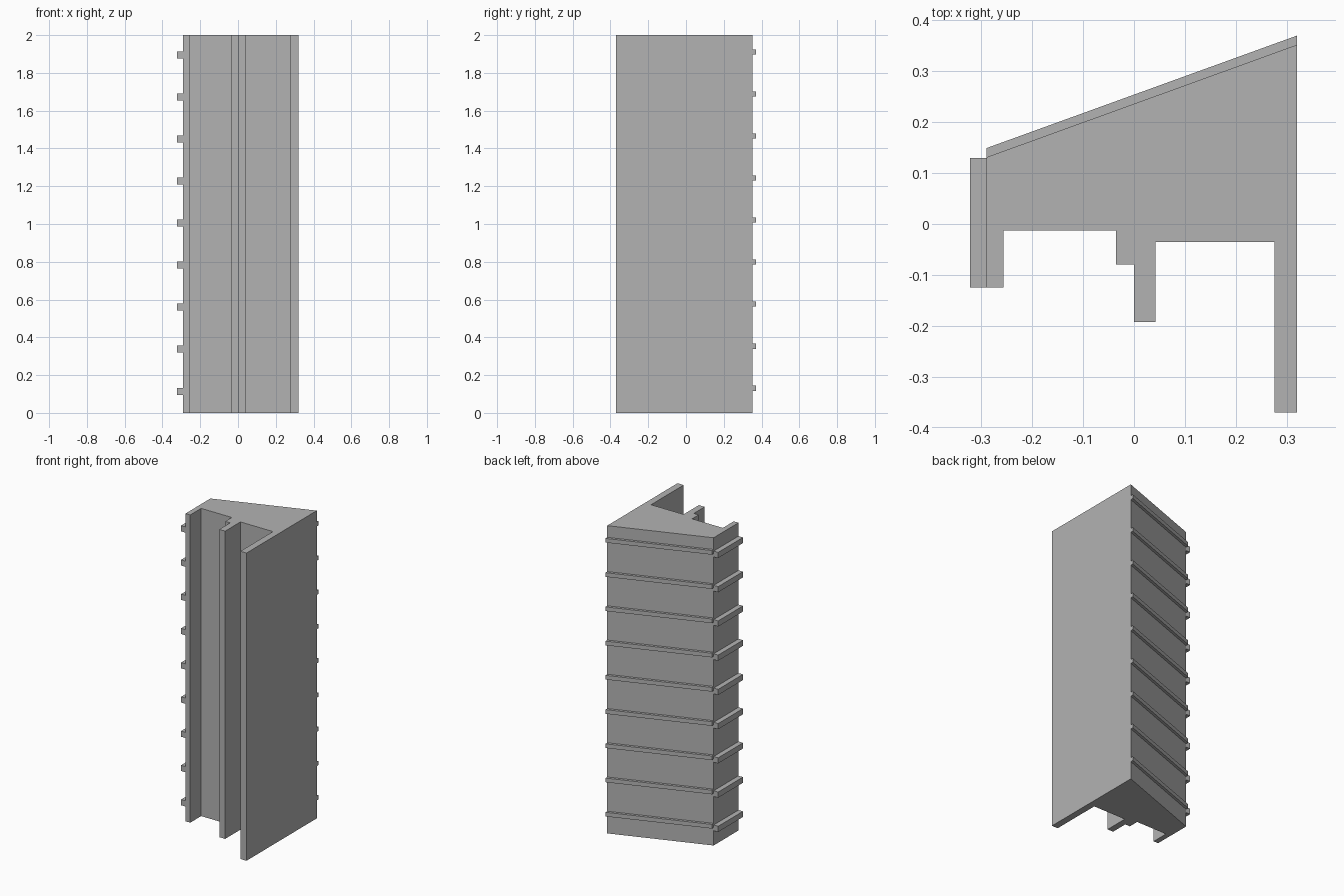
import bpy
import bmesh

cube = bpy.data.objects.get("Cube")
if cube:
    bpy.data.objects.remove(cube, do_unlink=True)

# Single plain grey finish
grey = bpy.data.materials.new("plain_grey")
grey.use_nodes = True
color = (0.45, 0.45, 0.45, 1.0)
grey.diffuse_color = color
grey.node_tree.nodes["Principled BSDF"].inputs["Base Color"].default_value = color


def extrude_plan(name, plan, bottom, height):
    """Extrude a counter-clockwise plan outline upward into a solid."""
    bm = bmesh.new()
    base = bm.faces.new([bm.verts.new((x, y, bottom)) for x, y in plan])
    top = bmesh.ops.extrude_face_region(bm, geom=[base])["geom"]
    verts = [v for v in top if isinstance(v, bmesh.types.BMVert)]
    bmesh.ops.translate(bm, verts=verts, vec=(0, 0, height))
    bmesh.ops.recalc_face_normals(bm, faces=bm.faces)
    mesh = bpy.data.meshes.new(name)
    bm.to_mesh(mesh)
    bm.free()
    mesh.materials.append(grey)
    obj = bpy.data.objects.new(name, mesh)
    bpy.context.collection.objects.link(obj)
    return obj


left, right = 0.32, -0.29
back_left, back_right = 0.352, 0.131

# Tower: sloping back wall, two front recesses, stepped fin and long side wall
extrude_plan("tower_body", [
    (right, -0.125), (-0.256, -0.125), (-0.256, -0.013), (-0.035, -0.013),
    (-0.035, -0.08), (0.0, -0.08), (0.0, -0.192), (0.042, -0.192),
    (0.042, -0.035), (0.276, -0.035), (0.276, -0.37), (left, -0.37),
    (left, back_left), (right, back_right)], 0, 2)

# Horizontal ledges repeated on the right side and the sloping back
side_plan = [(-0.322, -0.125), (right, -0.125), (right, 0.13), (-0.322, 0.13)]
back_plan = [(right, back_right), (left, back_left),
             (left, back_left + 0.018), (right, back_right + 0.018)]
for i in range(9):
    z = 0.096 + i * 0.2225
    extrude_plan(f"side_ledge_{i + 1}", side_plan, z, 0.037)
    extrude_plan(f"back_ledge_{i + 1}", back_plan, z + 0.021, 0.027)
